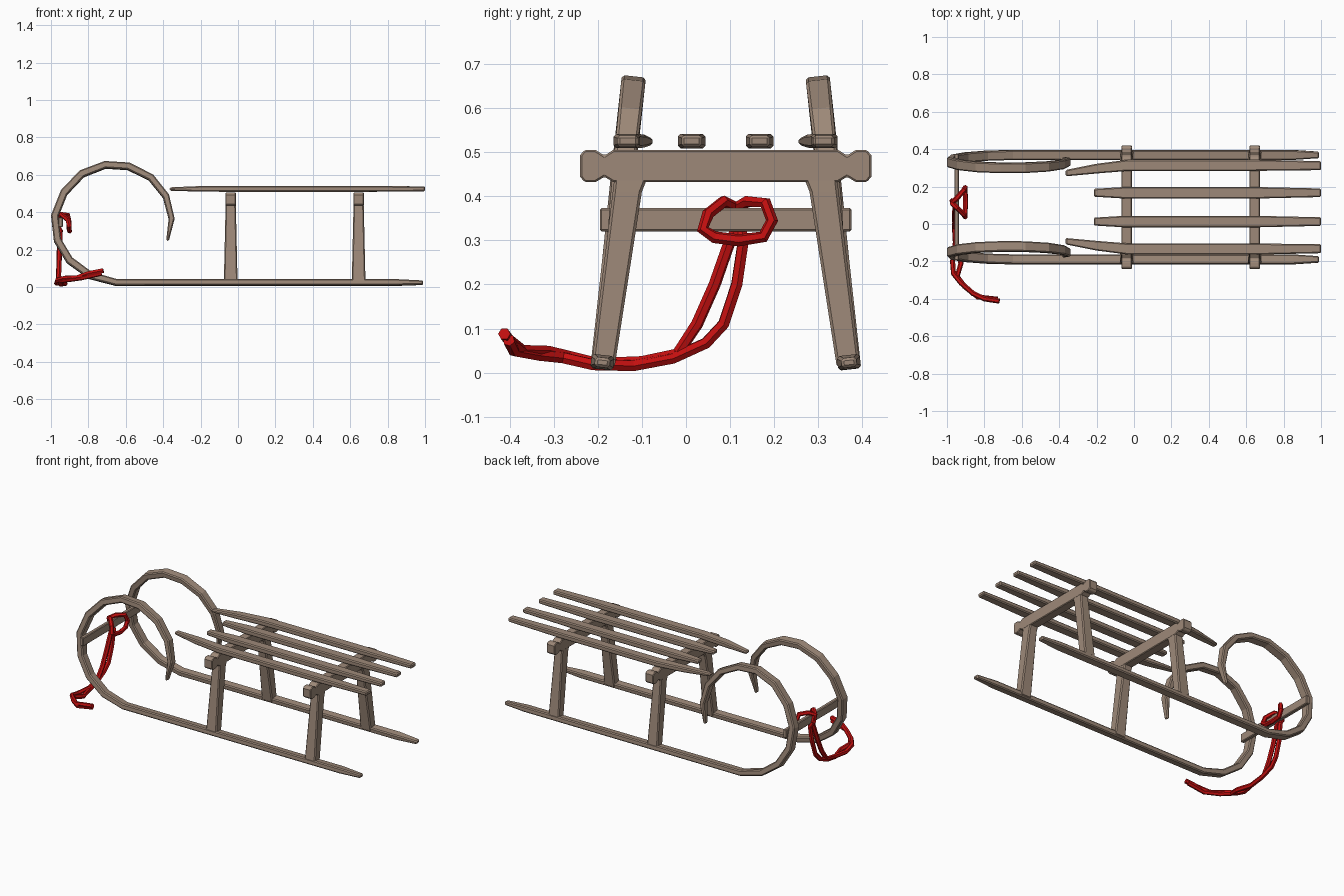
import bpy, bmesh
from mathutils import Vector

MID = 0.09     # sled centre line in y (the rope trails off to one side)
LEAN = 0.11    # runners and legs lean inward with height


def material(name, rgb):
    m = bpy.data.materials.new(name)
    m.diffuse_color = (*rgb, 1)
    return m


WOOD = material("wood", (0.34, 0.25, 0.19))
RED = material("red_rope", (0.55, 0.005, 0.005))


def loft(name, rings, x=0, bevel=0.006, mirror=False):
    """Skin a row of equal rings, cap the ends, optionally mirror across the sled."""
    bm = bmesh.new()
    vs = [[bm.verts.new(p) for p in r] for r in rings]
    n = len(vs[0])
    for a, b in zip(vs, vs[1:]):
        for i in range(n):
            bm.faces.new((a[i], a[(i + 1) % n], b[(i + 1) % n], b[i]))
    bm.faces.new(vs[0])
    bm.faces.new(vs[-1])
    bmesh.ops.recalc_face_normals(bm, faces=bm.faces)
    me = bpy.data.meshes.new(name)
    bm.to_mesh(me)
    bm.free()
    me.materials.append(WOOD)
    ob = bpy.data.objects.new(name, me)
    ob.location = (x, MID, 0)
    bpy.context.collection.objects.link(ob)
    mod = ob.modifiers.new("bevel", "BEVEL")
    mod.width, mod.segments, mod.angle_limit = bevel, 1, 0.8
    if mirror:
        mod = ob.modifiers.new("mirror", "MIRROR")
        mod.use_axis = (False, True, False)
        mod.use_mirror_merge = False
    return ob


def plank(name, pts, lean=0.0):
    """Rectangular bar along (x, y, z, width, thickness) stations, mirrored."""
    P = [Vector(p[:3]) for p in pts]
    side = Vector((0, 1, lean)).normalized()
    rings = []
    for i, p in enumerate(P):
        dirs = []
        if i:
            dirs.append((p - P[i - 1]).normalized())
        if i < len(P) - 1:
            dirs.append((P[i + 1] - p).normalized())
        t = sum(dirs, Vector())
        nrm = t.cross(side).normalized() * pts[i][4] / 2
        s = side * pts[i][3] / 2
        rings.append([p + s + nrm, p - s + nrm, p - s - nrm, p + s - nrm])
    return loft(name, rings, mirror=True)


def rect(x, y0, y1, z):
    return [(-x, y0, z), (x, y0, z), (x, y1, z), (-x, y1, z)]


# Runners with the curled horn
path = [(0.99, 0.023, 0.034, 0.022), (0.85, 0.024, 0.052, 0.032),
        (-0.65, 0.024, 0.052, 0.034), (-0.79, 0.062, 0.052, 0.038),
        (-0.9, 0.142, 0.052, 0.04), (-0.965, 0.25, 0.052, 0.04),
        (-0.98, 0.38, 0.054, 0.04), (-0.93, 0.505, 0.055, 0.04),
        (-0.835, 0.605, 0.055, 0.04), (-0.71, 0.653, 0.055, 0.038),
        (-0.585, 0.645, 0.055, 0.038), (-0.465, 0.585, 0.053, 0.037),
        (-0.385, 0.485, 0.05, 0.036), (-0.355, 0.365, 0.045, 0.032),
        (-0.377, 0.248, 0.03, 0.014)]
plank("runners", [(x, 0.282 - LEAN * z, z, w, t) for x, z, w, t in path], LEAN)

# Seat slats, outer pair bends inward at the front
plank("outer_slats", [(-0.365, 0.182, 0.524, 0.034, 0.018), (-0.2, 0.206, 0.525, 0.052, 0.03),
                      (-0.03, 0.224, 0.525, 0.06, 0.032), (0.65, 0.224, 0.525, 0.06, 0.032),
                      (1.0, 0.222, 0.525, 0.048, 0.026)])
plank("inner_slats", [(-0.215, 0.077, 0.525, 0.042, 0.024), (-0.05, 0.077, 0.525, 0.062, 0.033),
                      (0.65, 0.077, 0.525, 0.062, 0.033), (1.0, 0.077, 0.525, 0.046, 0.026)])

# Two trestles: notched beam plus a pair of leaning legs
half = [(0.255, 0.505), (0.275, 0.492), (0.295, 0.505), (0.32, 0.505), (0.33, 0.493),
        (0.33, 0.444), (0.32, 0.432), (0.295, 0.432), (0.275, 0.444), (0.255, 0.432)]
profile = half + [(-y, z) for y, z in reversed(half)]
for label, x in (("front", -0.039), ("rear", 0.645)):
    loft(label + "_beam", [[(s, y, z) for y, z in profile] for s in (-0.028, 0.028)],
         x, bevel=0.004)
    loft(label + "_legs", [rect(0.037, 0.252, 0.305, 0.012), rect(0.028, 0.19, 0.256, 0.41),
                           rect(0.027, 0.176, 0.252, 0.445)], x, mirror=True)

# Flat bar joining the horns
loft("horn_bar", [rect(0.012, -0.285, 0.285, 0.32), rect(0.012, -0.285, 0.285, 0.373)],
     -0.948, bevel=0.004)

# Pull rope: one long cord hitched around the bar, both tails trailing aside
cord = [(-0.72, -0.412, 0.088), (-0.8, -0.4, 0.072), (-0.86, -0.372, 0.05),
        (-0.925, -0.315, 0.048), (-0.965, -0.265, 0.036), (-0.97, -0.2, 0.02),
        (-0.955, -0.1, 0.024), (-0.96, -0.02, 0.042), (-0.957, 0.025, 0.11),
        (-0.955, 0.065, 0.2), (-0.95, 0.1, 0.3), (-0.972, 0.125, 0.335),
        (-0.972, 0.11, 0.375), (-0.945, 0.085, 0.388), (-0.91, 0.05, 0.36),
        (-0.902, 0.038, 0.325), (-0.903, 0.065, 0.307), (-0.9, 0.12, 0.3),
        (-0.903, 0.175, 0.308), (-0.902, 0.195, 0.345), (-0.91, 0.18, 0.385),
        (-0.945, 0.14, 0.388), (-0.972, 0.115, 0.375), (-0.972, 0.12, 0.335),
        (-0.95, 0.13, 0.3), (-0.955, 0.115, 0.2), (-0.957, 0.085, 0.11),
        (-0.96, 0.045, 0.067), (-0.955, -0.03, 0.033), (-0.95, -0.12, 0.016),
        (-0.925, -0.21, 0.018), (-0.945, -0.28, 0.034), (-0.905, -0.335, 0.04),
        (-0.835, -0.39, 0.05), (-0.73, -0.402, 0.074)]
cu = bpy.data.curves.new("pull_rope", "CURVE")
cu.dimensions = "3D"
cu.bevel_depth, cu.bevel_resolution, cu.use_fill_caps = 0.014, 1, True
sp = cu.splines.new("POLY")
sp.points.add(len(cord) - 1)
for p, c in zip(sp.points, cord):
    p.co = (*c, 1)
sp.use_smooth = False
cu.materials.append(RED)
rope = bpy.data.objects.new("pull_rope", cu)
bpy.context.collection.objects.link(rope)
